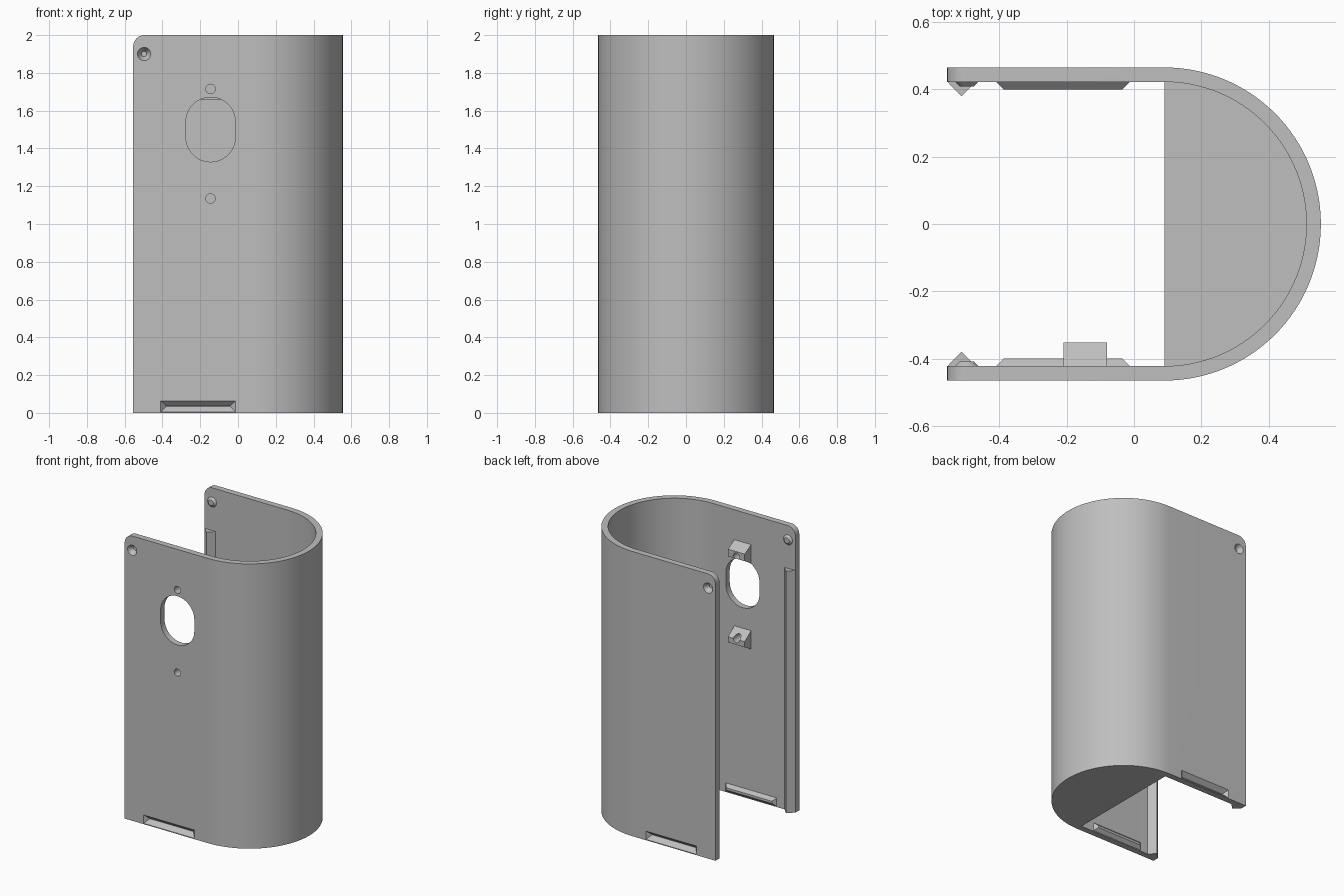
import bpy, bmesh, math
from mathutils import Vector

cube = bpy.data.objects.get("Cube")
if cube:
    bpy.data.objects.remove(cube, do_unlink=True)

grey = bpy.data.materials.new("plain grey")
grey.use_nodes = True
colour = (0.52, 0.52, 0.52, 1)
grey.diffuse_color = colour
grey.node_tree.nodes["Principled BSDF"].inputs["Base Color"].default_value = colour

OUT, INN, CX, BACK = 0.465, 0.422, 0.09, -0.555


def finish(name, bm):
    bmesh.ops.recalc_face_normals(bm, faces=bm.faces)
    me = bpy.data.meshes.new(name)
    bm.to_mesh(me)
    bm.free()
    me.materials.append(grey)
    ob = bpy.data.objects.new(name, me)
    bpy.context.collection.objects.link(ob)
    return ob


def extrude(name, points, shift, bevel=None):
    """Extrude a closed outline along a vector."""
    bm = bmesh.new()
    face = bm.faces.new([bm.verts.new(p) for p in points])
    new = bmesh.ops.extrude_face_region(bm, geom=[face])["geom"]
    bmesh.ops.translate(bm, vec=shift, verts=[v for v in new if isinstance(v, bmesh.types.BMVert)])
    if bevel:
        edges = [e for e in bm.edges if all(abs(v.co.x - BACK) < 1e-4 and v.co.z > 1.9 for v in e.verts)]
        bmesh.ops.bevel(bm, geom=edges, offset=bevel, segments=8, profile=0.5, affect='EDGES')
    return finish(name, bm)


def hull(name, points):
    bm = bmesh.new()
    for p in points:
        bm.verts.new(p)
    bmesh.ops.convex_hull(bm, input=bm.verts)
    return finish(name, bm)


def hipped_bar(name, y0, y1, inset_x, inset_z):
    """Bar whose four sides slope inwards from y0 to y1."""
    pts = [(x, y0, z) for x in (-0.41, -0.012) for z in (0.005, 0.065)]
    pts += [(x, y1, z) for x in (-0.41 + inset_x, -0.012 - inset_x) for z in (0.005 + inset_z, 0.065 - inset_z)]
    return hull(name, pts)


def ring(x, y, z, r, n=32):
    return [(x + r * math.cos(a), y, z + r * math.sin(a)) for a in (2 * math.pi * i / n for i in range(n))]


def cut(ob, *cutters):
    for c in cutters:
        mod = ob.modifiers.new("cut", 'BOOLEAN')
        mod.operation, mod.solver, mod.object = 'DIFFERENCE', 'EXACT', c
        bpy.context.view_layer.objects.active = ob
        bpy.ops.object.modifier_apply(modifier=mod.name)


def arc(r, z, n=64):
    return [(CX + r * math.cos(a), r * math.sin(a), z)
            for a in (-math.pi / 2 + math.pi * i / n for i in range(n + 1))]


# U-shaped shell with rounded upper corners
outline = [(BACK, -OUT, 0)] + arc(OUT, 0) + [(BACK, OUT, 0), (BACK, INN, 0)]
outline += arc(INN, 0)[::-1] + [(BACK, -INN, 0)]
shell = extrude("shell", outline, (0, 0, 2), bevel=0.06)

# Half-round floor
floor = extrude("floor", arc(INN + 0.003, 0), (0, 0, 0.042))

# Cutters for the front window and screw holes
HX = -0.145
window = hull("window_cutter", [p for y in (-0.6, -0.3) for z in (1.46, 1.54) for p in ring(HX, y, z, 0.131, 48)])
holes = [hull("hole_cutter", ring(HX, -0.6, z, 0.025) + ring(HX, -0.3, z, 0.025)) for z in (1.715, 1.135)]
cutters = [window] + holes

# Matching details on both walls
for s, side in ((-1, "front"), (1, "back")):
    wall = s * (INN + 0.001)
    hipped_bar(side + "_snap_ridge", wall, s * 0.4, 0.022, 0.022)
    cutters.append(hipped_bar("snap_cutter", s * (OUT + 0.001), s * 0.435, 0.03, 0.029))
    hull(side + "_corner_bump", ring(-0.497, wall, 1.9, 0.036) + ring(-0.497, s * 0.408, 1.9, 0.02))
    cutters.append(hull("dimple_cutter", ring(-0.497, s * (OUT + 0.001), 1.9, 0.036)
                        + ring(-0.497, s * 0.43, 1.9, 0.014)))
    extrude(side + "_guide_rail",
            [(BACK, wall, 0), (-0.512, s * 0.379, 0), (-0.468, wall, 0)], (0, 0, 1.7))

cut(shell, *cutters)

# Screw blocks behind the small holes
for name, zs, hole in (("upper_screw_block", (1.79, 1.75, 1.70, 1.66), holes[0]),
                       ("lower_screw_block", (1.185, 1.135, 1.095, 1.055), holes[1])):
    ys = (-INN, -0.352, -0.352, -INN)
    block = extrude(name, [(-0.21, y, z) for y, z in zip(ys, zs)], (0.13, 0, 0))
    cut(block, hole)

for c in cutters:
    bpy.data.objects.remove(c, do_unlink=True)

# Smooth curved surfaces, crisp edges
bpy.ops.object.select_all(action='DESELECT')
shell.select_set(True)
bpy.context.view_layer.objects.active = shell
bpy.ops.object.shade_smooth_by_angle(angle=math.radians(25))
